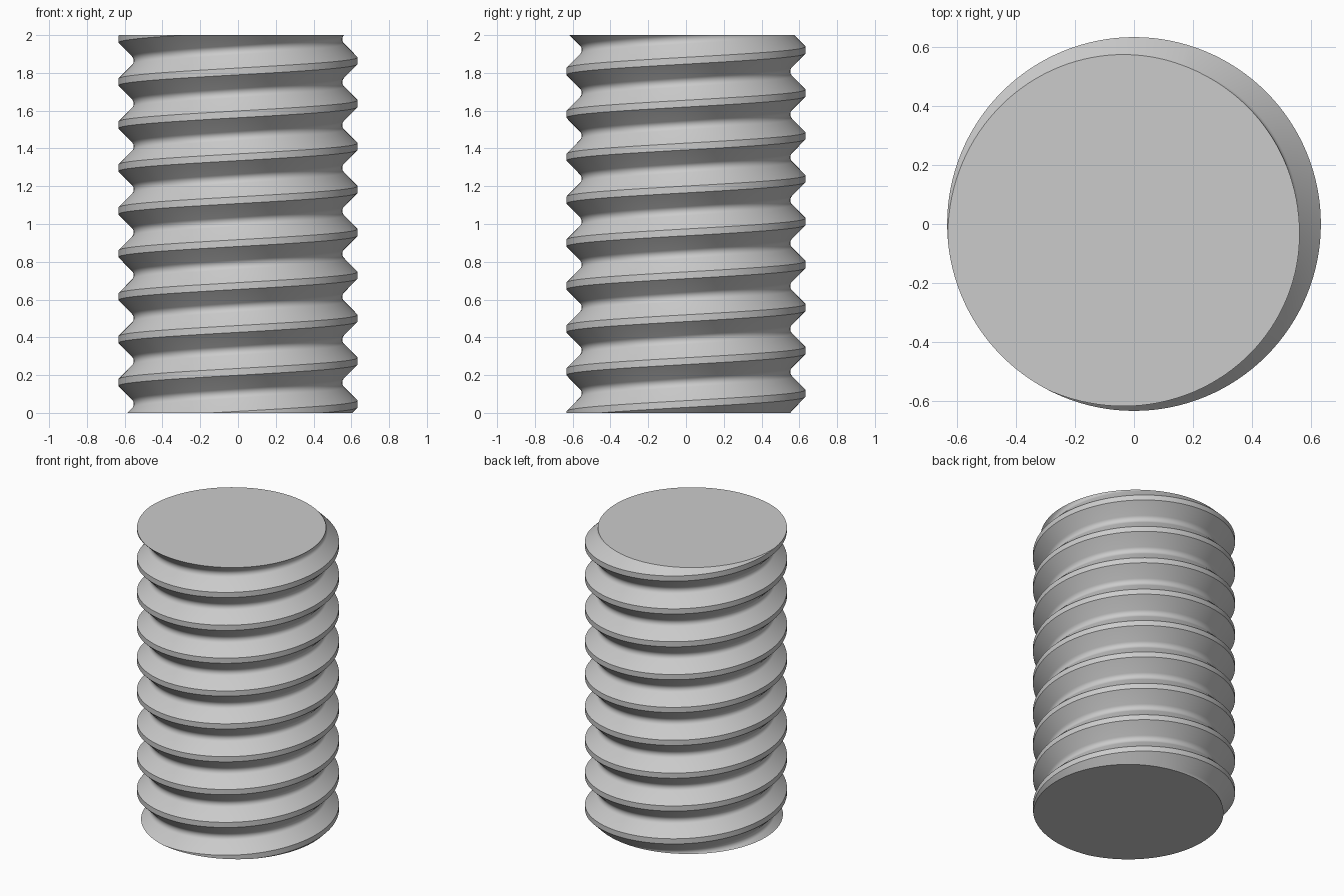
import bpy, bmesh, math
from mathutils import Vector

cube = bpy.data.objects.get("Cube")
if cube:
    bpy.data.objects.remove(cube, do_unlink=True)

LENGTH = 2.0
PITCH = 0.2272
CREST_R, ROOT_R = 0.633, 0.552
CREST_HALF = 0.018      # half width of the flat crest
FILLET_R = 0.034        # rounded thread root
FIRST_CREST = 0.047     # crest height on the +x side
STEPS = 128

steel = bpy.data.materials.new("grey steel")
steel.use_nodes = True
colour = (0.6, 0.6, 0.6, 1)
steel.diffuse_color = colour
steel.node_tree.nodes["Principled BSDF"].inputs["Base Color"].default_value = colour


def thread_profile():
    """One pitch: flat crest, flank, rounded root, flank, as (radius, z)."""
    points = [(CREST_R, -CREST_HALF), (CREST_R, CREST_HALF)]
    for i in range(-4, 5):
        a = math.radians(45) * i / 4
        points.append((ROOT_R + FILLET_R * (1 - math.cos(a)),
                       PITCH / 2 + FILLET_R * math.sin(a)))
    return points


# Profile long enough to run past both ends of the rod
bm = bmesh.new()
turns = math.ceil(LENGTH / PITCH) + 2
line = [bm.verts.new((r, 0, FIRST_CREST + z + PITCH * k))
        for k in range(-2, turns) for r, z in thread_profile()]
edges = [bm.edges.new(pair) for pair in zip(line, line[1:])]

# One revolution that climbs a pitch joins into a continuous helix
bmesh.ops.spin(bm, geom=line + edges, cent=(0, 0, 0), axis=(0, 0, 1),
               dvec=(0, 0, PITCH / STEPS), angle=math.tau, steps=STEPS)
bmesh.ops.remove_doubles(bm, verts=bm.verts[:], dist=0.0002)

# Flat cut ends
for height, side in ((0, -1), (LENGTH, 1)):
    cut = bmesh.ops.bisect_plane(
        bm, geom=bm.verts[:] + bm.edges[:] + bm.faces[:], dist=1e-6,
        plane_co=(0, 0, height), plane_no=Vector((0, 0, side)), clear_outer=True)
    rim = [e for e in cut["geom_cut"] if isinstance(e, bmesh.types.BMEdge)]
    bmesh.ops.contextual_create(bm, geom=rim)
bmesh.ops.recalc_face_normals(bm, faces=bm.faces[:])

mesh = bpy.data.meshes.new("threaded_rod")
bm.to_mesh(mesh)
bm.free()
mesh.materials.append(steel)
rod = bpy.data.objects.new("threaded_rod", mesh)
bpy.context.collection.objects.link(rod)

bpy.ops.object.select_all(action="DESELECT")
rod.select_set(True)
bpy.context.view_layer.objects.active = rod
bpy.ops.object.shade_smooth_by_angle(angle=math.radians(30))
